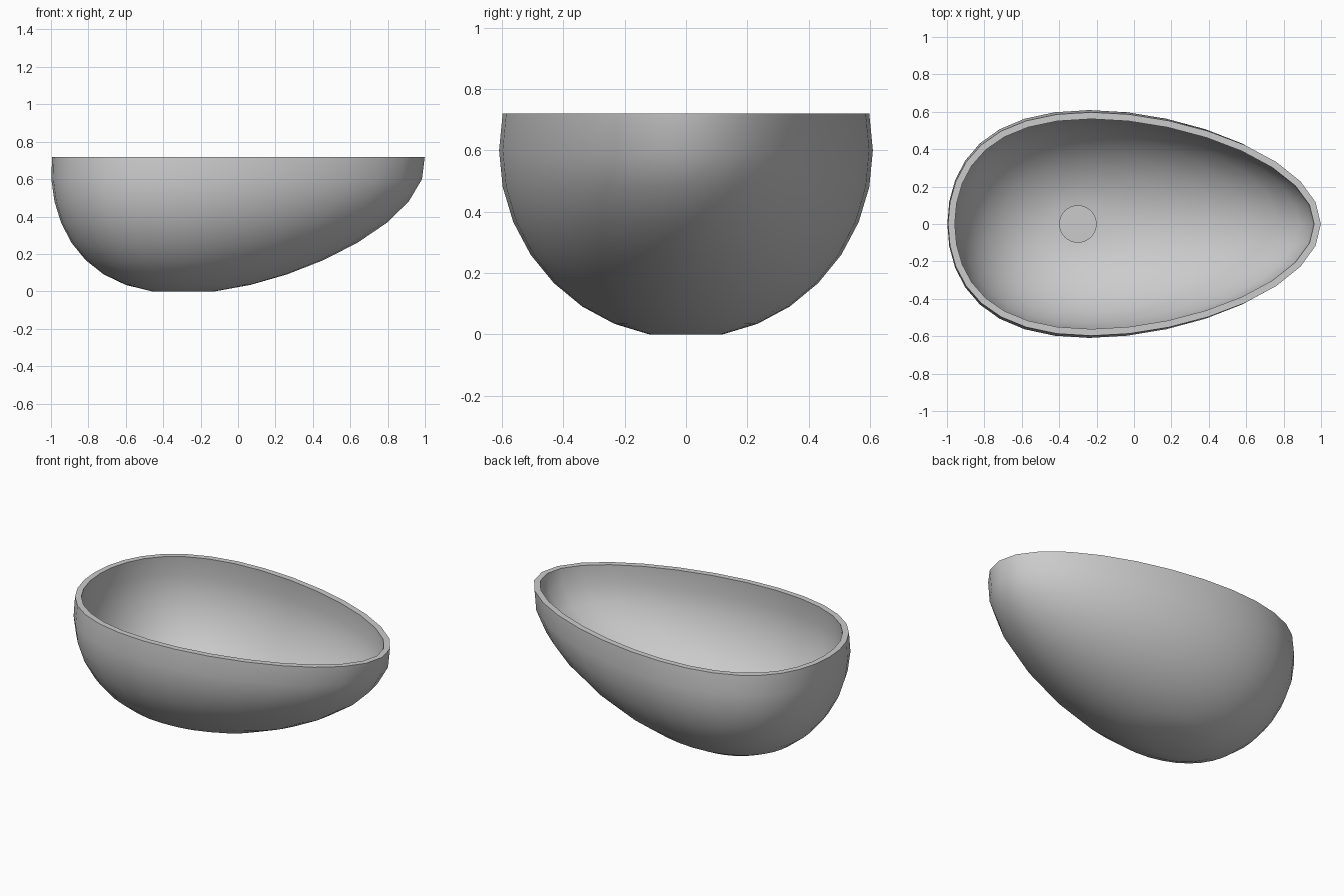
import bpy, bmesh
from math import sin, cos, pi, radians

if "Cube" in bpy.data.objects:
    bpy.data.objects.remove(bpy.data.objects["Cube"])

SEG = 32
R = 0.612          # half width and depth of the egg-shaped body
EQ = 0.60          # height of the widest ring


def smooth(ob, angle=35):
    bpy.ops.object.select_all(action='DESELECT')
    ob.select_set(True)
    bpy.context.view_layer.objects.active = ob
    bpy.ops.object.shade_smooth_by_angle(angle=radians(angle))


def egg_point(r, z, t):
    # the ring gets longer and more pointed toward +x as it rises
    u = r * cos(t)
    x = (-0.3 + 0.1 * z) + (0.865 + 0.21 * z) * u + (0.2 + 0.055 * z) * u * u
    return (x, 0.609 * r * sin(t), z)


# basin shell: stacked rings of a half egg, flattened underneath
bm = bmesh.new()
rings = []
for k in range(-1, 8):
    a = k * pi / 16
    z = max(0.0, EQ - R * sin(a))
    rings.append([bm.verts.new(egg_point(cos(a), z, 2 * pi * i / SEG))
                  for i in range(SEG)])
for top, low in zip(rings, rings[1:]):
    for i in range(SEG):
        j = (i + 1) % SEG
        bm.faces.new((low[i], low[j], top[j], top[i]))
centre = bm.verts.new((-0.3, 0, 0))
for i in range(SEG):
    bm.faces.new((rings[-1][(i + 1) % SEG], rings[-1][i], centre))
bmesh.ops.recalc_face_normals(bm, faces=bm.faces)
# normals must face outward so the wall thickens inward
bm.normal_update()
if centre.link_faces[0].normal.z > 0:
    bmesh.ops.reverse_faces(bm, faces=bm.faces)
me = bpy.data.meshes.new("basin")
bm.to_mesh(me)
bm.free()
basin = bpy.data.objects.new("basin", me)
bpy.context.collection.objects.link(basin)
smooth(basin)
wall = basin.modifiers.new("wall", 'SOLIDIFY')
wall.thickness = 0.036
wall.offset = -1
bpy.context.view_layer.objects.active = basin
bpy.ops.object.modifier_apply(modifier=wall.name)
# level the rim
for v in basin.data.vertices:
    if v.co.z > 0.69:
        v.co.z = EQ + R * sin(pi / 16)
smooth(basin)

# drain disc on the basin floor
bpy.ops.mesh.primitive_cylinder_add(vertices=32, radius=0.1, depth=0.03,
                                    location=(-0.3, 0, 0.035))
drain = bpy.context.object
drain.name = "drain"
smooth(drain)
